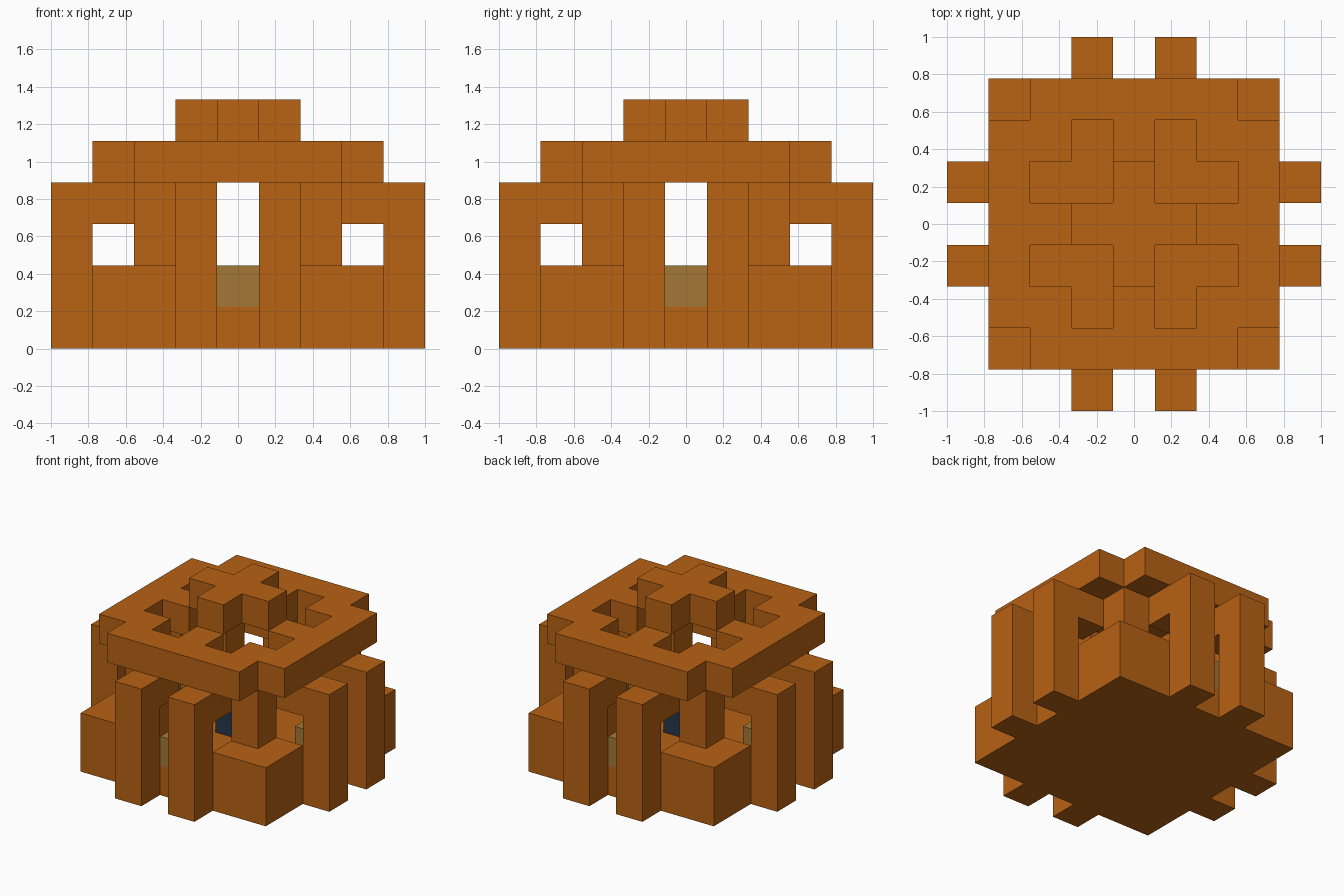
import bpy
import bmesh
from mathutils import Vector

if "Cube" in bpy.data.objects:
    bpy.data.objects.remove(bpy.data.objects["Cube"], do_unlink=True)

U = 2 / 9  # size of one block


def material(name, rgb):
    m = bpy.data.materials.new(name)
    m.use_nodes = True
    m.diffuse_color = (*rgb, 1)
    m.node_tree.nodes["Principled BSDF"].inputs["Base Color"].default_value = (*rgb, 1)
    return m


brown = material("warm brown", (0.479, 0.122, 0.007))
olive = material("olive", (0.367, 0.187, 0.036))
navy = material("dark navy", (0.019, 0.038, 0.070))


def grid(r, levels, rule):
    """Blocks within r of the centre whose sorted distances (near, far) pass the rule."""
    span = range(-r, r + 1)
    return {(x, y, z) for x in span for y in span for z in levels
            if rule(*sorted((abs(x), abs(y))))}


# Parts, all four-way symmetric: near/far are the smaller/larger block distances
parts = {
    "floor": (brown, grid(3, [0], lambda n, f: True)),
    "centre_block": (navy, {(0, 0, 1)}),
    "corner_walls": (brown, grid(3, [1], lambda n, f: n > 1)),
    "wall_panels": (olive, grid(3, [1], lambda n, f: (n, f) == (0, 3))),
    "corner_posts": (brown, grid(2, [2, 3], lambda n, f: n == 2)),
    "outer_columns": (brown, grid(4, range(4), lambda n, f: (n, f) == (1, 4))),
    "lintels": (brown, grid(3, [3], lambda n, f: (n, f) == (1, 3))),
    "roof": (brown, grid(3, [4], lambda n, f: f > 1 and (n, f) not in {(1, 2), (3, 3)})),
    "roof_cap": (brown, grid(1, [5], lambda n, f: n == 0)),
}
occupied = set().union(*(cells for _, cells in parts.values()))


def build(name, mat, cells):
    """Make the exposed faces of the blocks and merge the flat ones."""
    bm = bmesh.new()
    for cell in cells:
        centre = Vector(cell) + Vector((0, 0, 0.5))
        for axis in range(3):
            for sign in (-1, 1):
                normal = Vector((0, 0, 0))
                normal[axis] = sign
                if tuple(int(a + b) for a, b in zip(cell, normal)) in occupied:
                    continue
                side = Vector((0, 0, 0))
                side[(axis + 1) % 3] = 0.5
                up = normal.cross(side)
                mid = centre + normal / 2
                ring = (mid - side - up, mid + side - up, mid + side + up, mid - side + up)
                bm.faces.new([bm.verts.new(p * U) for p in ring])
    bmesh.ops.remove_doubles(bm, verts=bm.verts, dist=0.001)
    bmesh.ops.dissolve_limit(bm, angle_limit=0.01, verts=bm.verts, edges=bm.edges)
    mesh = bpy.data.meshes.new(name)
    bm.to_mesh(mesh)
    bm.free()
    mesh.materials.append(mat)
    bpy.context.collection.objects.link(bpy.data.objects.new(name, mesh))


for name, (mat, cells) in parts.items():
    build(name, mat, cells)
